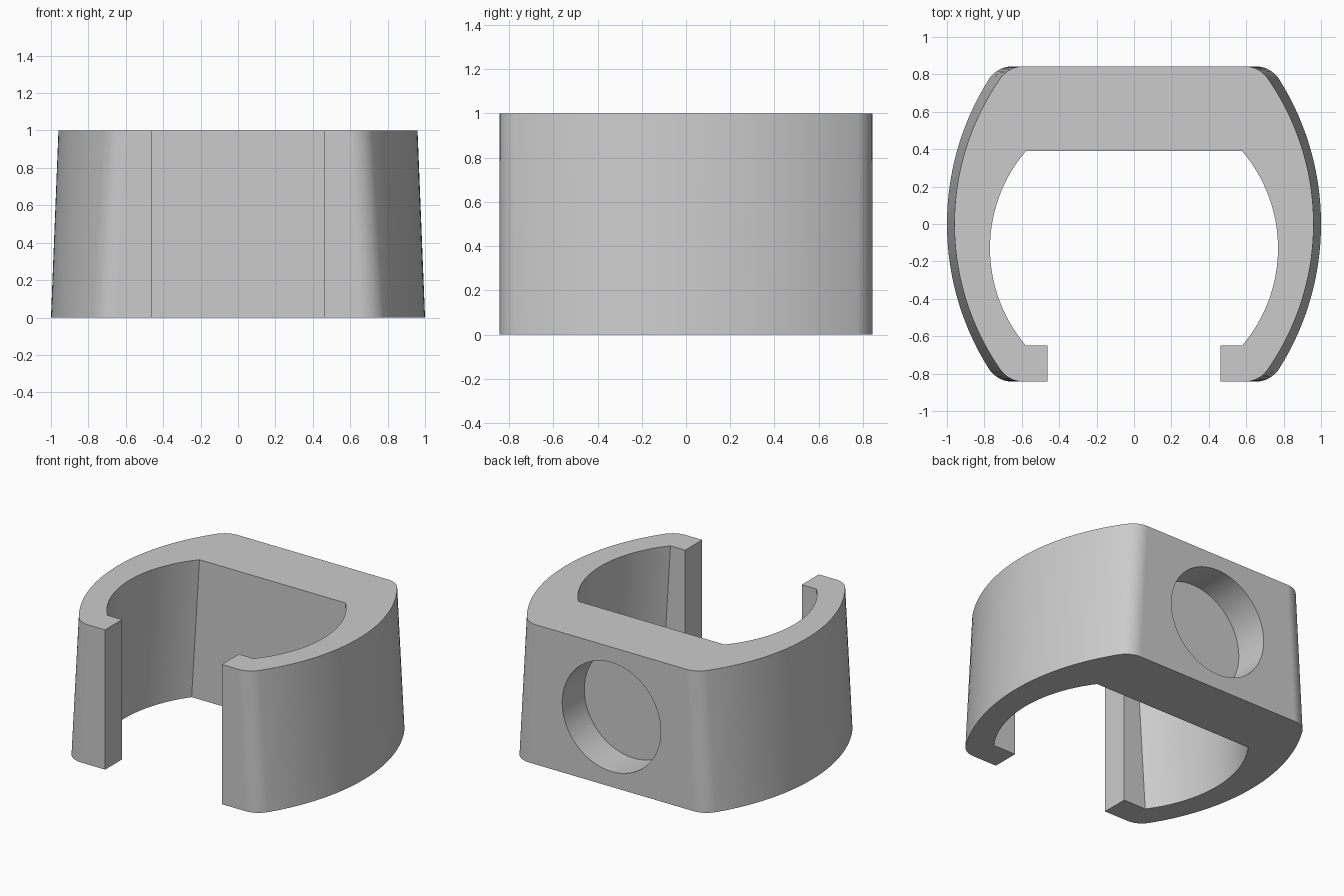
import bpy, bmesh, math

cube = bpy.data.objects.get("Cube")
if cube:
    bpy.data.objects.remove(cube, do_unlink=True)

HEIGHT, DEPTH = 1.0, 0.843          # clip height, half depth
LIP_X = 0.462                       # half width of the front opening
INNER_BACK, INNER_FRONT = 0.39, -0.65
FILLET = 0.15


def arc(cx, cy, r, start, end, steps):
    """Points on a circle from one angle to another (radians)."""
    return [(cx + r * math.cos(start + (end - start) * i / steps),
             cy + r * math.sin(start + (end - start) * i / steps))
            for i in range(steps + 1)]


def clip_profile(half, radius, inner_half, inner_corner):
    """C-shaped outline: bowed sides, rounded corners, flat back, two lips."""
    # Outer side with tangent corner fillets
    fy = DEPTH - FILLET
    ox = half - radius
    fx = ox + math.sqrt((radius - FILLET) ** 2 - fy ** 2)
    a = math.atan2(fy, fx - ox)
    side = arc(fx, fy, FILLET, math.pi / 2, a, 10)
    side += arc(ox, 0, radius, a, -a, 40)[1:-1]
    side += arc(fx, -fy, FILLET, -a, -math.pi / 2, 10)
    # Square lip end
    side += [(LIP_X, -DEPTH), (LIP_X, INNER_FRONT)]
    # Bowed inner wall
    mid = (INNER_BACK + INNER_FRONT) / 2
    chord = (INNER_BACK - INNER_FRONT) / 2
    sag = inner_half - inner_corner
    r = (chord ** 2 + sag ** 2) / (2 * sag)
    b = math.asin(chord / r)
    side += arc(inner_half - r, mid, r, -b, b, 32)
    return side + [(-x, y) for x, y in reversed(side)]


# Tapered clip body lofted from the wide base to the narrower top
base = clip_profile(1.0, 1.45, 0.81, 0.64)
top = clip_profile(0.96, 1.36, 0.77, 0.578)
bm = bmesh.new()
low = [bm.verts.new((x, y, 0)) for x, y in base]
high = [bm.verts.new((x, y, HEIGHT)) for x, y in top]
bm.faces.new(low)
bm.faces.new(high)
for i in range(len(low)):
    j = (i + 1) % len(low)
    bm.faces.new((low[i], low[j], high[j], high[i]))
bmesh.ops.recalc_face_normals(bm, faces=bm.faces)
mesh = bpy.data.meshes.new("clip_body")
bm.to_mesh(mesh)
bm.free()
body = bpy.data.objects.new("clip_body", mesh)
bpy.context.collection.objects.link(body)

# Round blind recess in the back
RECESS = 0.25
bpy.ops.mesh.primitive_cylinder_add(vertices=64, radius=0.39, depth=2 * RECESS,
                                    location=(0, DEPTH, HEIGHT / 2),
                                    rotation=(math.pi / 2, 0, 0))
cutter = bpy.context.object
cutter.name = "recess_cutter"
cutter.hide_render = True
cut = body.modifiers.new("recess", 'BOOLEAN')
cut.operation = 'DIFFERENCE'
cut.solver = 'EXACT'
cut.object = cutter

bpy.ops.object.select_all(action='DESELECT')
body.select_set(True)
bpy.context.view_layer.objects.active = body
bpy.ops.object.modifier_apply(modifier=cut.name)
bpy.data.objects.remove(cutter, do_unlink=True)

# Plain grey finish
grey = bpy.data.materials.new("light_grey")
grey.use_nodes = True
colour = (0.6, 0.6, 0.6, 1)
grey.diffuse_color = colour
grey.node_tree.nodes["Principled BSDF"].inputs["Base Color"].default_value = colour
body.data.materials.clear()
body.data.materials.append(grey)

bpy.ops.object.shade_smooth_by_angle(angle=math.radians(25))
weighted = body.modifiers.new("weighted_normals", 'WEIGHTED_NORMAL')
weighted.keep_sharp = True
